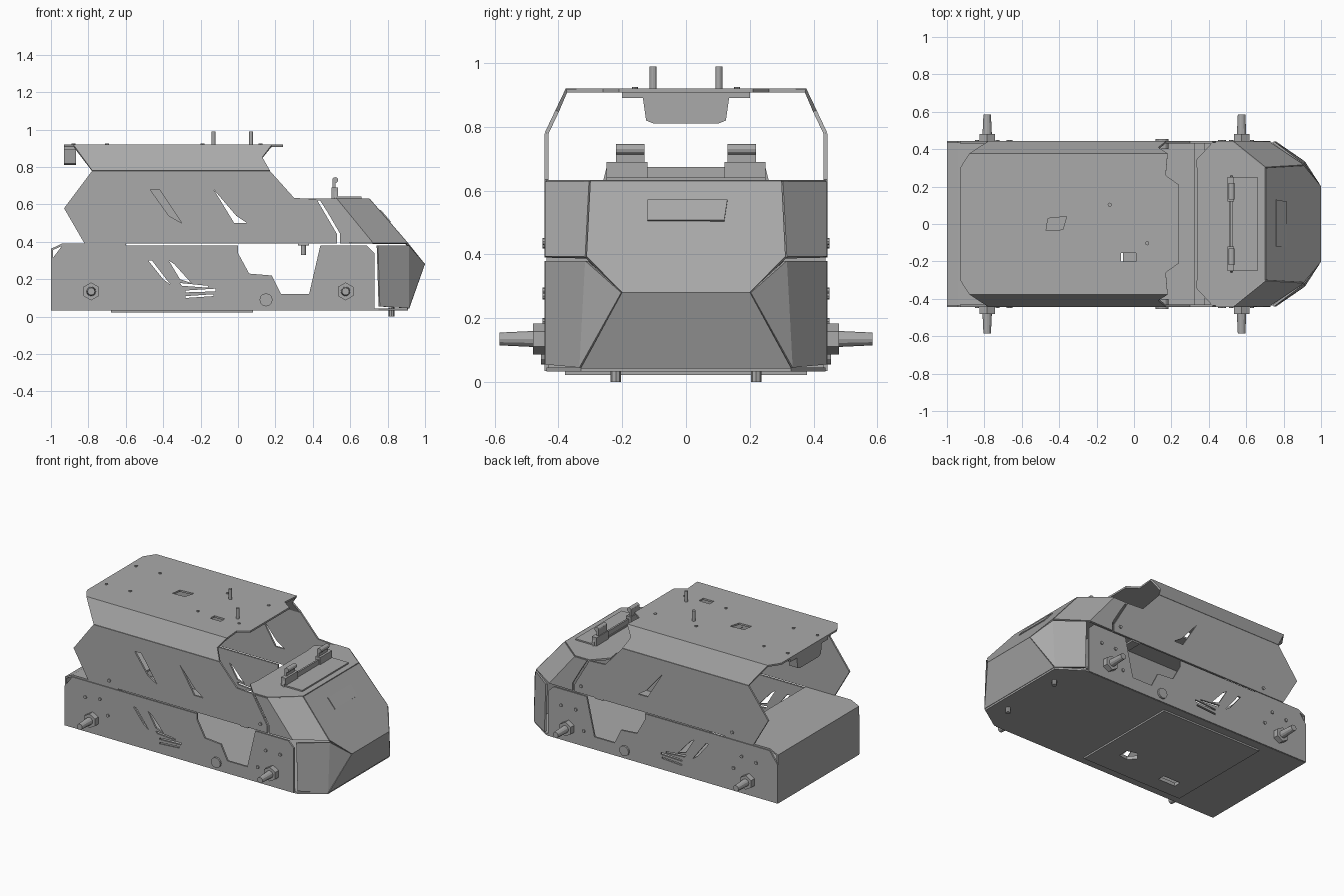
import bpy, bmesh, math
from mathutils import Vector, Matrix

if "Cube" in bpy.data.objects:
    bpy.data.objects.remove(bpy.data.objects["Cube"], do_unlink=True)

GREY = (0.4, 0.4, 0.4, 1)
metal = bpy.data.materials.new("grey_metal")
metal.use_nodes = True
metal.diffuse_color = GREY
metal.node_tree.nodes["Principled BSDF"].inputs["Base Color"].default_value = GREY

W = 0.437      # half width of the body
T = 0.012      # sheet thickness


def finish(name, bm):
    bmesh.ops.recalc_face_normals(bm, faces=bm.faces)
    mesh = bpy.data.meshes.new(name)
    bm.to_mesh(mesh)
    bm.free()
    mesh.materials.append(metal)
    obj = bpy.data.objects.new(name, mesh)
    bpy.context.collection.objects.link(obj)
    return obj


def apply(obj, mod):
    bpy.context.view_layer.objects.active = obj
    bpy.ops.object.modifier_apply(modifier=mod.name)


def sheet(name, faces, thickness=T):
    """Folded sheet metal from corner lists."""
    bm = bmesh.new()
    for corners in faces:
        bm.faces.new([bm.verts.new(c) for c in corners])
    bmesh.ops.remove_doubles(bm, verts=bm.verts, dist=0.001)
    obj = finish(name, bm)
    mod = obj.modifiers.new("thickness", "SOLIDIFY")
    mod.thickness, mod.offset = thickness, 0
    apply(obj, mod)
    return obj


def prism(name, outline, axis, low, high):
    """Flat outline extruded along an axis."""
    place = {"x": lambda u, v, w: (w, u, v),
             "y": lambda u, v, w: (u, w, v),
             "z": lambda u, v, w: (u, v, w)}[axis]
    bm = bmesh.new()
    face = bm.faces.new([bm.verts.new(place(u, v, low)) for u, v in outline])
    new = bmesh.ops.extrude_face_region(bm, geom=[face])["geom"]
    bmesh.ops.translate(bm, vec=place(0, 0, high - low),
                        verts=[g for g in new if isinstance(g, bmesh.types.BMVert)])
    return finish(name, bm)


def box(name, x, y, z):
    return prism(name, [(x[0], y[0]), (x[1], y[0]), (x[1], y[1]), (x[0], y[1])], "z", *z)


def rod(name, start, end, r1, r2=None, sides=12):
    a, b = Vector(start), Vector(end)
    bm = bmesh.new()
    turn = (b - a).to_track_quat("Z", "Y").to_matrix().to_4x4()
    bmesh.ops.create_cone(bm, cap_ends=True, segments=sides, radius1=r1,
                          radius2=r2 or r1, depth=(b - a).length,
                          matrix=Matrix.Translation((a + b) / 2) @ turn)
    return finish(name, bm)


def cut(obj, outlines, axis, low, high):
    for outline in outlines:
        cutter = prism("cutter", outline, axis, low, high)
        cutter.hide_render = True
        mod = obj.modifiers.new("slot", "BOOLEAN")
        mod.object, mod.operation, mod.solver = cutter, "DIFFERENCE", "EXACT"
        apply(obj, mod)
        bpy.data.objects.remove(cutter, do_unlink=True)


def rect(x, y):
    return [(x[0], y[0]), (x[1], y[0]), (x[1], y[1]), (x[0], y[1])]


# Outlines of the side plates (x, z)
lower_side = [(-1, .035), (-1, .3), (-.94, .38), (0, .38), (0, .34), (.06, .23),
              (.18, .22), (.23, .12), (.38, .12), (.44, .38), (.69, .38),
              (.73, .34), (.73, .035)]
cabin_side = [(-.82, .39), (-.93, .58), (-.78, .78), (.17, .78), (.3, .635),
              (.42, .628), (.46, .56), (.53, .44), (.53, .39)]
lower_slots = [[(-.48, .3), (-.46, .3), (-.36, .17), (-.4, .2)],
               [(-.37, .3), (-.34, .28), (-.25, .18), (-.31, .2)],
               [(-.31, .18), (-.16, .165), (-.16, .155), (-.3, .165)],
               [(-.28, .14), (-.12, .15), (-.12, .135), (-.28, .13)],
               [(-.28, .11), (-.13, .12), (-.13, .11), (-.28, .1)]]
long_slot = [(-.47, .68), (-.42, .68), (-.3, .5), (-.37, .54)]
wide_slot = [(-.13, .68), (-.01, .54), (.05, .5), (-.02, .5)]

for s, side in ((-1, "right"), (1, "left")):
    inner, outer = sorted((s * (W - T / 2), s * (W + T / 2)))
    reach = (inner - .05, outer + .05)

    # Lower side plates and cabin walls
    plate = prism("lower_side_" + side, lower_side, "y", inner, outer)
    cut(plate, lower_slots, "y", *reach)
    wall = prism("cabin_wall_" + side, cabin_side, "y", inner, outer)
    cut(wall, [wide_slot] + ([long_slot] if s < 0 else []), "y", *reach)

    # Axles with hubs
    for x, name in ((-.785, "rear"), (.575, "front")):
        rod(f"{name}_hub_{side}", (x, s * W, .135), (x, s * .48, .135), .048, sides=6)
        rod(f"{name}_axle_{side}", (x, s * .46, .135), (x, s * .585, .135), .026, .02)
    rod("pivot_" + side, (.15, s * .4, .09), (.15, s * .455, .09), .035)

    # Side bolts
    for x, z in ((-.84, .27), (-.73, .285), (-.67, .19), (-.66, .43),
                 (.48, .44), (.52, .27), (.63, .27), (.46, .14)):
        rod("side_bolt_" + side, (x, s * W, z), (x, s * .45, z), .011, sides=8)

    # Floor bolt, hood hinge and roof antenna
    rod("floor_bolt_" + side, (.82, s * .22, 0), (.82, s * .22, .05), .016, sides=8)
    lo, hi = sorted((s * .13, s * .22))
    box("hinge_tab_" + side, (.505, .52), (lo, hi), (.63, .735))
    rod("hinge_barrel_" + side, (.52, lo, .73), (.52, hi, .73), .016)
    foot = sorted((s * .12, s * .25))
    box("hinge_foot_" + side, (.5, .535), foot, (.63, .69))
    x = -.03 - s * -.1 if s < 0 else -.03 - s * .1
    x = -.13 if s > 0 else .07
    rod("antenna_" + side, (x, s * .103, .91), (x, s * .103, .99), .011)

    # Nose side panels
    def at(x, y, z):
        return (x, s * y, z)
    shoulder, cheek = at(.53, W, .627), at(.72, W, .392)
    sheet("nose_upper_side_" + side, [
        [at(.435, W, .627), shoulder, cheek, at(.545, W, .392), at(.545, W, .445),
         at(.475, W, .565)],
        [shoulder, at(.7, .3, .627), at(.905, .312, .39), cheek]])
    brow, tip, chin = at(.91, .312, .38), at(.994, .2, .28), at(.91, .33, .045)
    sheet("nose_lower_side_" + side, [
        [at(.745, W, .38), brow, chin, at(.755, W, .055)], [brow, tip, chin]])

# Cabin roof with sloping shoulders
roof_half = [(-.93, .3), (-.88, .375), (.18, .375), (.17, .26), (.24, .21)]
roof_z = .914
roof_outline = [(x, y, roof_z) for x, y in roof_half]
roof_outline += [(x, -y, roof_z) for x, y in reversed(roof_half)]
shoulders = [[(-.78, s * W, .78), (.17, s * W, .78), (.13, s * .404, .85),
              (.18, s * .375, roof_z), (-.88, s * .375, roof_z)] for s in (-1, 1)]
roof = sheet("cabin_roof", [roof_outline] + shoulders)
cut(roof, [[(-.47, -.035), (-.38, -.03), (-.36, .04), (-.46, .03)],
           rect((-.07, .01), (-.2, -.155))], "z", .8, 1)
for x in (-.88, -.7, -.19, .12):
    for y in (-.16, .16):
        rod("roof_bolt", (x, y, .91), (x, y, .925), .01, sides=8)

# Lamp box hanging below the rear of the roof
prism("rear_box", [(-.135, .89), (-.125, .82), (-.1, .81), (.1, .81),
                   (.125, .82), (.135, .89)], "x", -.93, -.865)
box("rear_box_flange", (-.93, -.865), (-.2, .2), (.89, .915))

# Hood, its access plate and the folded rear lip
hood_half = [(.34, .27), (.33, .34), (.42, W), (.53, W), (.7, .3)]
prism("hood", hood_half + [(x, -y) for x, y in reversed(hood_half)], "z", .62, .633)
box("hood_plate", (.51, .66), (-.25, .25), (.633, .642))
prism("hood_lip", [(-.26, .63), (.26, .63), (.25, .67), (.1, .675),
                   (-.1, .675), (-.25, .67)], "x", .515, .527)

# Central nose panels, upper and lower
tips = [(.994, -.2, .28), (.994, .2, .28)]
sheet("nose_centre", [
    [(.7, -.3, .627), (.7, .3, .627), (.905, .312, .39), tips[1], tips[0],
     (.905, -.312, .39)],
    [tips[0], tips[1], (.91, .33, .045), (.91, -.33, .045)]])

# Thin hatch lying on the sloping nose
run, drop = .205, .24
lift = Vector((drop, 0, run)).normalized() * .009


def on_nose(y, z):
    return Vector((.7 + (.627 - z) / drop * run, y, z)) + lift


sheet("nose_hatch", [[on_nose(-.12, .5), on_nose(.12, .5), on_nose(.13, .565),
                      on_nose(-.12, .565)]], .006)

# Floor, belly hatch and the openings through them
floor_half = [(-1, W), (.75, W), (.91, .33)]
floor = prism("floor", floor_half + [(x, -y) for x, y in reversed(floor_half)],
              "z", .033, .045)
belly = box("belly_hatch", (-.68, .08), (-.38, .38), (.022, .034))
holes = [[(-.17, -.17), (-.13, -.22), (-.06, -.21), (-.06, -.14), (-.13, -.12)],
         rect((-.56, -.43), (-.28, -.23))]
for part in (floor, belly):
    cut(part, holes, "z", 0, .1)

# Rear wall folding into the rear deck
sheet("rear_wall", [
    [(-.994, -W, .04), (-.994, W, .04), (-.994, W, .36), (-.994, -W, .36)],
    [(-.994, -W, .36), (-.994, W, .36), (-.94, W, .385), (-.94, -W, .385)],
    [(-.94, -W, .385), (-.94, W, .385), (-.6, W, .385), (-.6, -W, .385)]])

# Steering stud under the hood
rod("steering_stud", (.35, 0, .33), (.35, 0, .39), .013)
box("stud_bridge", (.32, .38), (-W, W), (.38, .392))
